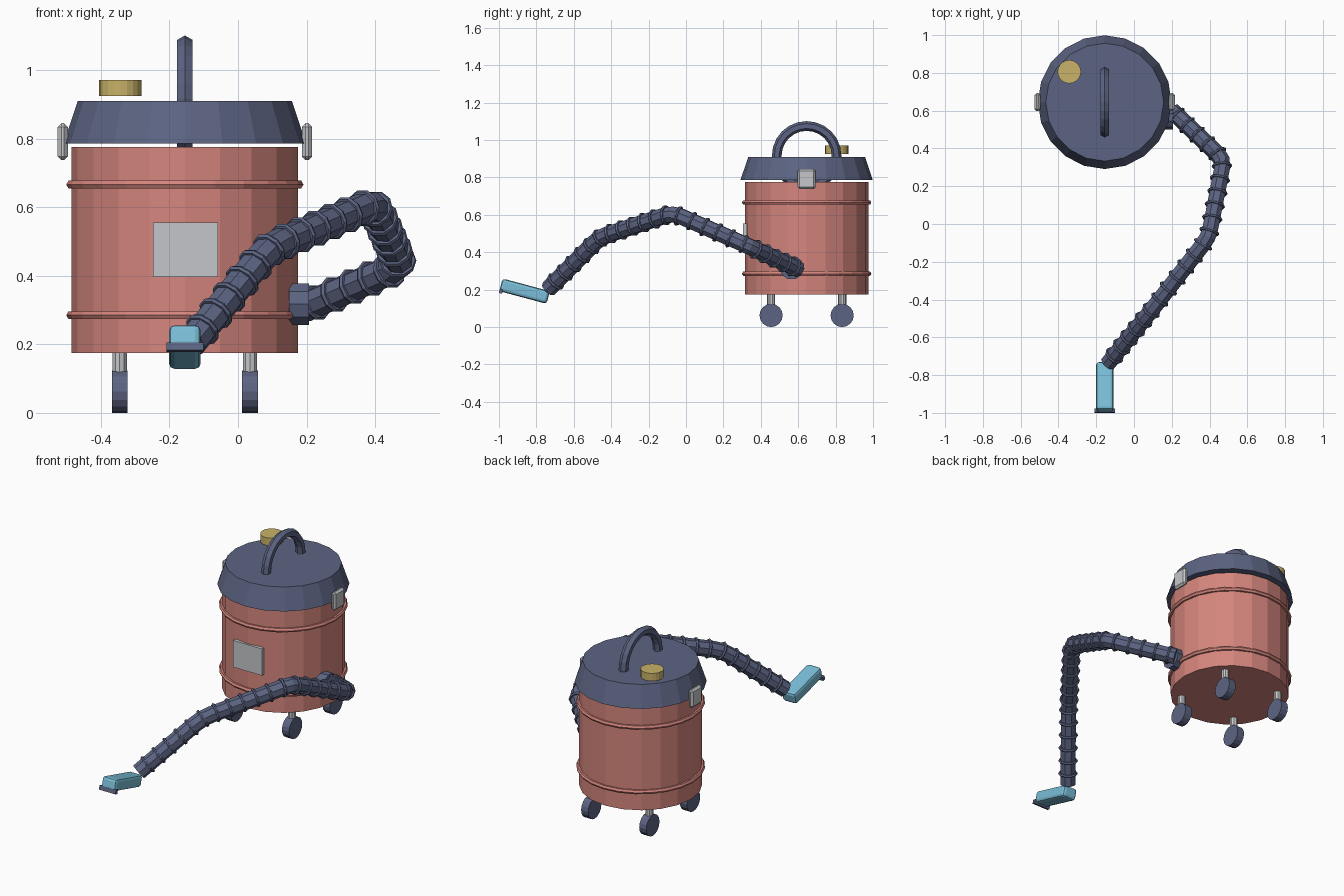
import bpy
from math import pi, radians
from mathutils import Vector

if "Cube" in bpy.data.objects:
    bpy.data.objects.remove(bpy.data.objects["Cube"], do_unlink=True)


def material(name, rgb):
    m = bpy.data.materials.new(name)
    m.use_nodes = True
    m.diffuse_color = (*rgb, 1)
    m.node_tree.nodes["Principled BSDF"].inputs["Base Color"].default_value = (*rgb, 1)
    return m


RED = material("coral red", (0.66, 0.235, 0.205))
NAVY = material("slate navy", (0.107, 0.127, 0.223))
GREY = material("light grey", (0.55, 0.565, 0.585))
BLUE = material("sky blue", (0.195, 0.515, 0.686))
GOLD = material("brass", (0.58, 0.45, 0.14))

CX, CY = -0.155, 0.645  # axis of the drum


def finish(name, mat):
    ob = bpy.context.object
    ob.name = ob.data.name = name
    ob.data.materials.append(mat)
    return ob


def cone(name, mat, loc, r1, r2, depth, sides, rot=(0, 0, 0)):
    bpy.ops.mesh.primitive_cone_add(vertices=sides, radius1=r1, radius2=r2,
                                    depth=depth, location=loc, rotation=rot)
    return finish(name, mat)


def torus(name, mat, loc, major, minor, sides, rot=(0, 0, 0)):
    bpy.ops.mesh.primitive_torus_add(major_radius=major, minor_radius=minor,
                                     major_segments=sides, minor_segments=6,
                                     location=loc, rotation=rot)
    return finish(name, mat)


def box(name, mat, loc, size, rot=(0, 0, 0), bevel=0.0, segments=1):
    bpy.ops.mesh.primitive_cube_add(size=1, location=loc, rotation=rot)
    ob = finish(name, mat)
    ob.scale = size
    bpy.ops.object.transform_apply(location=False, rotation=False, scale=True)
    if bevel:
        mod = ob.modifiers.new("edge bevel", "BEVEL")
        mod.width, mod.segments = bevel, segments
    return ob


# Drum, hoops, lid and handle
cone("drum", RED, (CX, CY, 0.475), 0.33, 0.33, 0.6, 20)
for name, z in (("lower_hoop", 0.285), ("upper_hoop", 0.666)):
    torus(name, RED, (CX, CY, z), 0.333, 0.013, 24)
cone("lid", NAVY, (CX, CY, 0.848), 0.354, 0.312, 0.125, 20)
torus("handle", NAVY, (CX, CY, 0.915), 0.16, 0.026, 24, (0, pi / 2, 0))
cone("filler_cap", GOLD, (-0.343, 0.806, 0.948), 0.062, 0.062, 0.046, 20)
box("front_label", GREY, (-0.153, 0.316, 0.476), (0.19, 0.02, 0.158))

# Latches on both sides, four casters
for side, s in (("left", 1), ("right", -1)):
    box(side + "_latch", GREY, (CX + s * 0.356, CY, 0.791),
        (0.03, 0.096, 0.108), bevel=0.011)
    for end, t in (("front", -1), ("back", 1)):
        x, y = CX + s * 0.19, CY + t * 0.19
        cone(f"{end}_{side}_leg", GREY, (x, y, 0.14), 0.022, 0.022, 0.09, 10)
        cone(f"{end}_{side}_wheel", NAVY, (x, y, 0.062), 0.062, 0.062, 0.046, 16,
             (0, pi / 2, 0))

# Hose path with softened bends
corners = [Vector(p) for p in ((0.2, 0.6, 0.31), (0.475, 0.34, 0.43), (0.395, -0.07, 0.61),
                               (0.09, -0.46, 0.48), (-0.135, -0.735, 0.205))]
path = [corners[0]]
for a, b, c in zip(corners, corners[1:], corners[2:]):
    p = b + (a - b).normalized() * 0.05
    q = b + (c - b).normalized() * 0.05
    path += [p, (p + q) / 4 + b / 2, q]
path.append(corners[-1])

curve = bpy.data.curves.new("hose", "CURVE")
curve.dimensions = "3D"
curve.bevel_depth, curve.bevel_resolution = 0.045, 2
curve.use_fill_caps = True
spline = curve.splines.new("POLY")
spline.use_smooth = False
spline.points.add(len(path) - 1)
for pt, co in zip(spline.points, path):
    pt.co = (*co, 1)
curve.materials.append(NAVY)
bpy.context.collection.objects.link(bpy.data.objects.new("hose", curve))

# Hose ribs at even steps along the path
step, travel, count = 0.077, 0.04, 0
for a, b in zip(path, path[1:]):
    length, way = (b - a).length, (b - a).normalized()
    while travel < length:
        count += 1
        torus(f"hose_rib_{count}", NAVY, a + way * travel, 0.046, 0.009, 10,
              way.to_track_quat("Z", "Y").to_euler())
        travel += step
    travel -= length

# Hose socket on the drum
cone("hose_socket", NAVY, (0.178, 0.565, 0.317), 0.064, 0.064, 0.058, 10, (0, pi / 2, 0))

# Nozzle tilted up at the front, with its lip
tilt = (radians(-15), 0, 0)
box("nozzle", BLUE, (CX, -0.863, 0.192), (0.092, 0.262, 0.07), tilt, 0.016, 2)
box("nozzle_lip", NAVY, (CX, -0.989, 0.192), (0.108, 0.018, 0.024), tilt)
